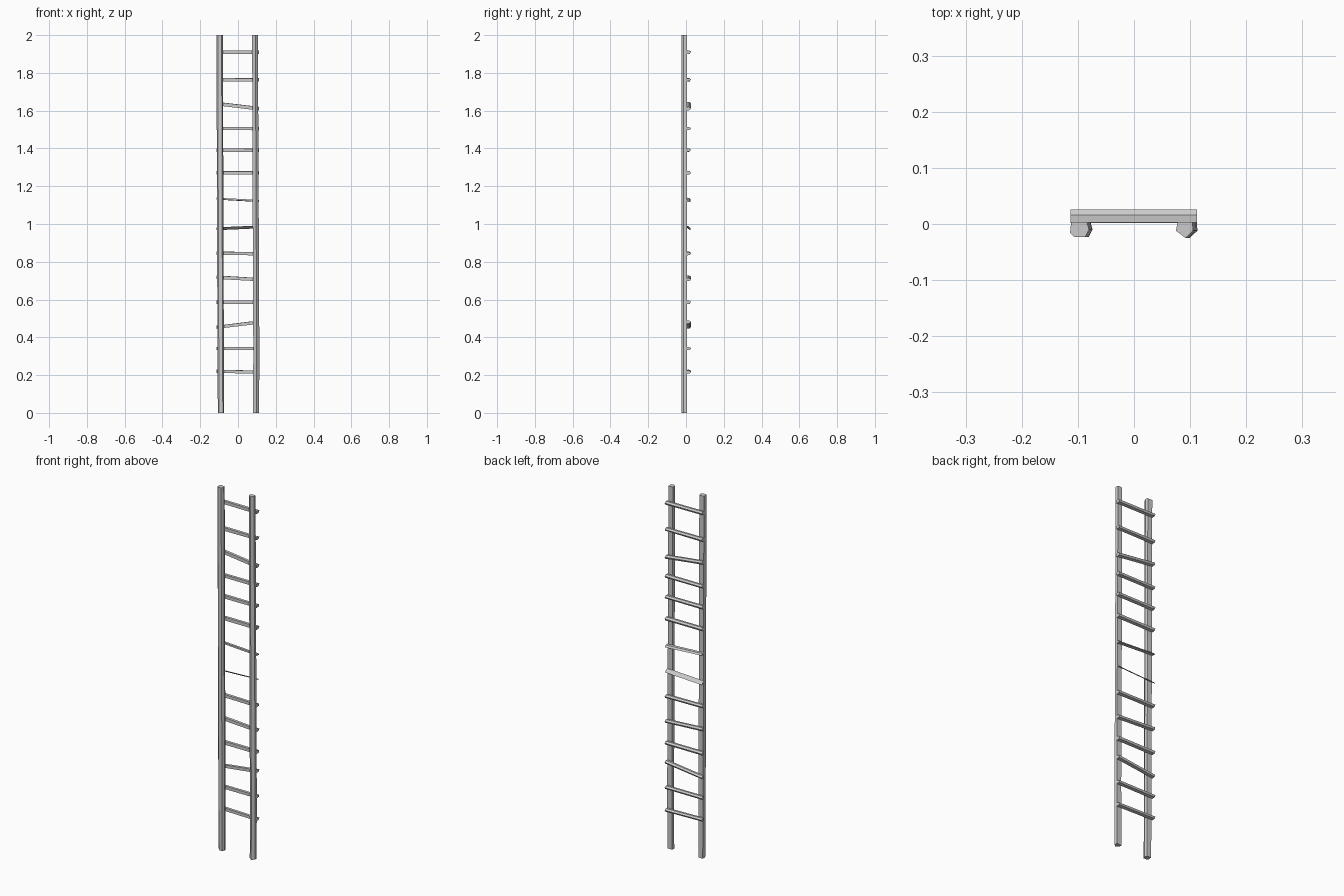
import bpy, bmesh, random
random.seed(4)


def loft(name, rings):
    """Skin a list of matching closed rings and cap both ends."""
    bm = bmesh.new()
    loops = [[bm.verts.new(p) for p in ring] for ring in rings]
    n = len(loops[0])
    for a, b in zip(loops, loops[1:]):
        for i in range(n):
            j = (i + 1) % n
            bm.faces.new((a[i], a[j], b[j], b[i]))
    bm.faces.new(loops[0][::-1])
    bm.faces.new(loops[-1])
    bmesh.ops.recalc_face_normals(bm, faces=bm.faces)
    mesh = bpy.data.meshes.new(name)
    bm.to_mesh(mesh)
    bm.free()
    obj = bpy.data.objects.new(name, mesh)
    bpy.context.collection.objects.link(obj)


# Rails: rough hewn poles, each lofted from a many-sided section (x, y offsets)
def rail(name, section, stations):
    loft(name, [[(cx + x * s, y, z) for x, y in section]
                for z, cx, s in stations])


rail("left_rail",
     [(-0.017, -0.016), (-0.010, -0.023), (0.010, -0.023),
      (0.017, -0.010), (0.013, 0.004), (-0.015, 0.004)],
     [(0, -0.090, 0.95), (0.13, -0.091, 1.0), (1.0, -0.094, 1.0), (2, -0.097, 1.0)])
rail("right_rail",
     [(-0.016, -0.012), (0.002, -0.025), (0.016, -0.012),
      (0.015, 0.004), (-0.013, 0.004)],
     [(0, 0.096, 1.0), (0.35, 0.097, 1.0), (1.0, 0.094, 1.0), (2, 0.090, 0.95)])

# Rungs: D-shaped battens fixed to the back of the rails (left z, right z)
heights = [(0.22, 0.215), (0.34, 0.34), (0.453, 0.48), (0.585, 0.585),
           (0.718, 0.705), (0.845, 0.842), (0.975, 0.985), (1.133, 1.12),
           (1.27, 1.27), (1.39, 1.39), (1.505, 1.505), (1.637, 1.61),
           (1.763, 1.763), (1.91, 1.908)]
batten = [(0.003, -0.009), (0.003, 0.009), (0.016, 0.010),
          (0.026, 0.003), (0.021, -0.007)]
splinter = [(0.002, 0.008), (0.014, 0.004), (0.024, -0.009), (0.012, -0.001)]
thin = [(0.003, -0.002), (0.003, 0.007), (0.018, 0.006), (0.025, -0.004)]

for i, (zl, zr) in enumerate(heights):
    profile = {6: splinter, 7: thin}.get(i, batten)
    rings = []
    for x, z in ((-0.113, zl), (0.112, zr)):
        k = random.uniform(0.85, 1.05)
        rings.append([(x, y, z + dz * k) for y, dz in profile])
    loft(f"rung_{i + 1}", rings)
